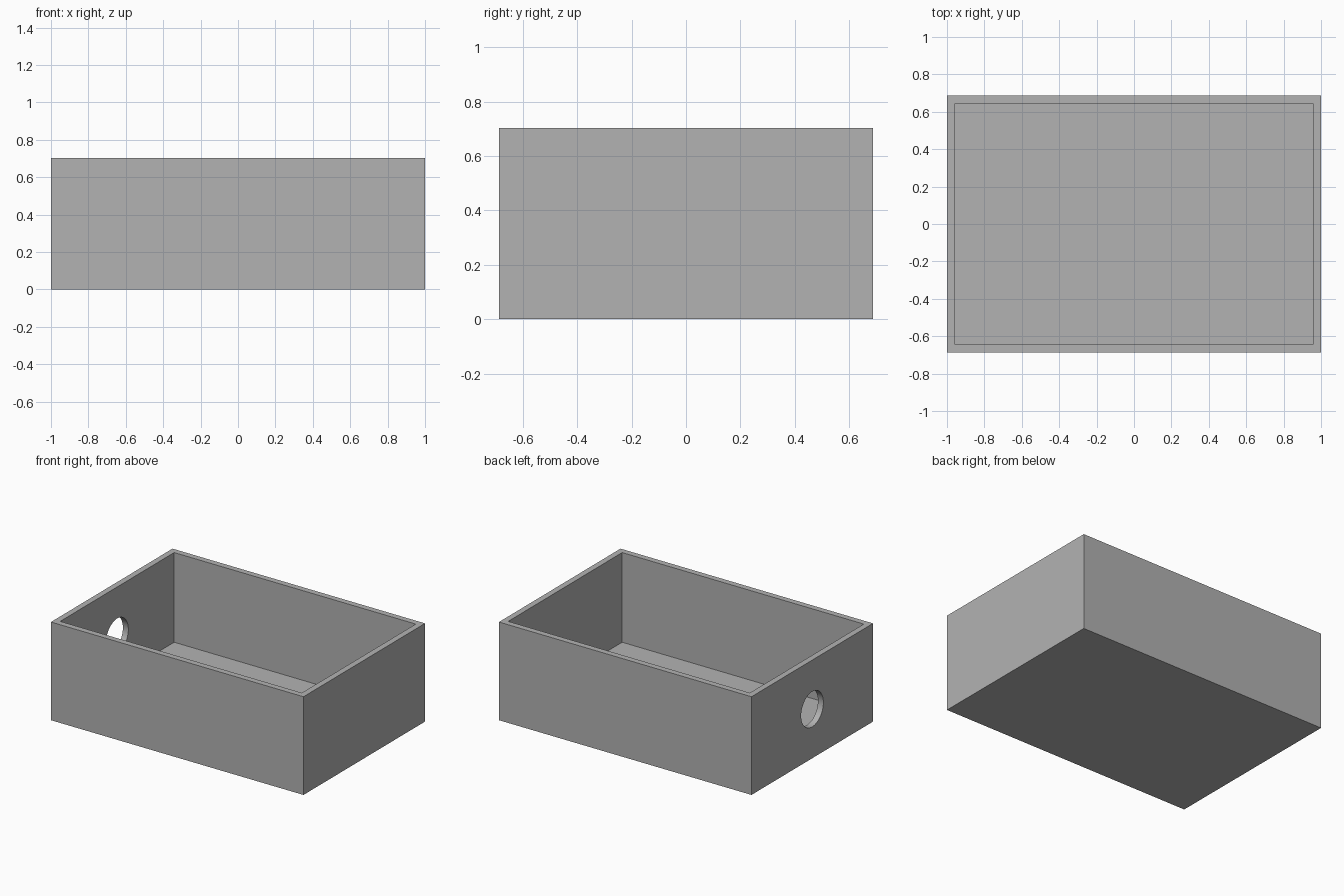
import bpy
import bmesh
from math import pi, radians
from mathutils import Matrix

LENGTH, DEPTH, HEIGHT = 2.0, 1.375, 0.703
WALL = 0.061
HOLE_RADIUS = 0.126

default_cube = bpy.data.objects.get("Cube")
if default_cube:
    bpy.data.objects.remove(default_cube, do_unlink=True)


def make_material(name, colour):
    mat = bpy.data.materials.new(name)
    mat.use_nodes = True
    mat.diffuse_color = colour
    mat.node_tree.nodes["Principled BSDF"].inputs["Base Color"].default_value = colour
    return mat


def make_object(name, bm, mat):
    bmesh.ops.recalc_face_normals(bm, faces=bm.faces)
    mesh = bpy.data.meshes.new(name)
    bm.to_mesh(mesh)
    bm.free()
    mesh.materials.append(mat)
    obj = bpy.data.objects.new(name, mesh)
    bpy.context.collection.objects.link(obj)
    return obj


grey = make_material("plain grey", (0.448, 0.448, 0.448, 1))

# Open box: inset the top face for the rim, then sink it to the floor
bm = bmesh.new()
bmesh.ops.create_cube(bm, size=1, matrix=Matrix.Translation((0, 0, HEIGHT / 2))
                      @ Matrix.Diagonal((LENGTH, DEPTH, HEIGHT, 1)))
top = max(bm.faces, key=lambda f: f.calc_center_median().z)
bmesh.ops.inset_region(bm, faces=[top], thickness=WALL)
well = bmesh.ops.extrude_discrete_faces(bm, faces=[top])["faces"][0]
bmesh.ops.translate(bm, verts=well.verts, vec=(0, 0, WALL - HEIGHT))
box = make_object("open_box", bm, grey)

# Round cable hole through the middle of the -x wall
bm = bmesh.new()
bmesh.ops.create_cone(bm, cap_ends=True, segments=64, radius1=HOLE_RADIUS,
                      radius2=HOLE_RADIUS, depth=WALL * 4,
                      matrix=Matrix.Translation((-LENGTH / 2, 0, HEIGHT / 2))
                      @ Matrix.Rotation(pi / 2, 4, "Y"))
cutter = make_object("hole_cutter", bm, grey)
cutter.hide_render = True

cut = box.modifiers.new("side hole", "BOOLEAN")
cut.operation = "DIFFERENCE"
cut.solver = "EXACT"
cut.object = cutter

bpy.ops.object.select_all(action="DESELECT")
box.select_set(True)
bpy.context.view_layer.objects.active = box
bpy.ops.object.modifier_apply(modifier=cut.name)
bpy.data.objects.remove(cutter, do_unlink=True)
bpy.ops.object.shade_smooth_by_angle(angle=radians(30))
